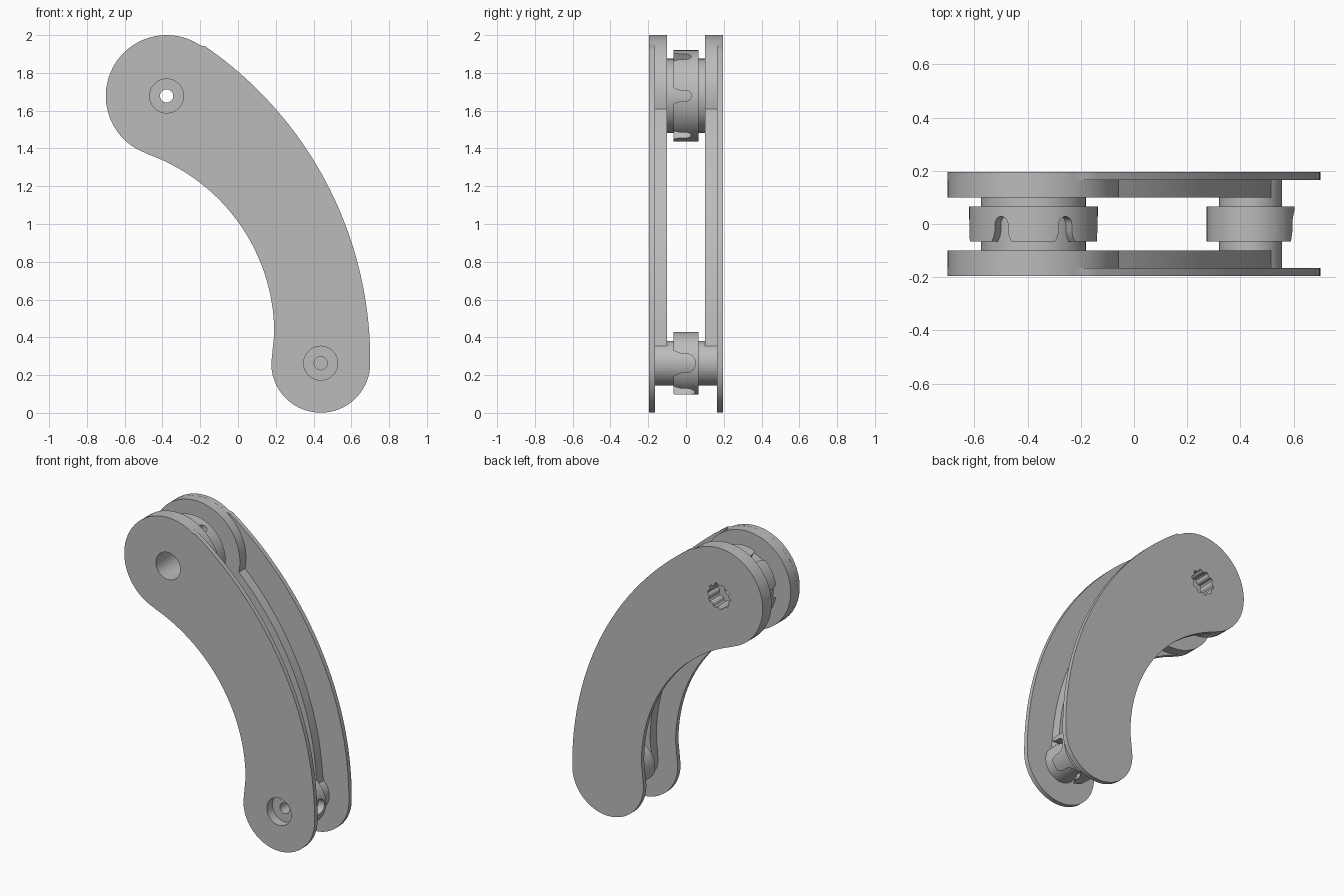
import bpy, bmesh
from math import cos, sin, radians, pi
from mathutils import Matrix

if "Cube" in bpy.data.objects:
    bpy.data.objects.remove(bpy.data.objects["Cube"], do_unlink=True)

grey = bpy.data.materials.new("plain_grey")
grey.use_nodes = True
grey.diffuse_color = (0.5, 0.5, 0.5, 1)
grey.node_tree.nodes["Principled BSDF"].inputs["Base Color"].default_value = (0.5, 0.5, 0.5, 1)

# Pivots (x, z), and centres of the two long bends
TOP, LOW = (-0.378, 1.678), (0.438, 0.263)
OUTER, INNER = (-1.315, 0.28), (-0.816, 0.42)


def arc(centre, radius, start, end, steps=40):
    angles = [radians(start + (end - start) * i / steps) for i in range(steps + 1)]
    return [(centre[0] + radius * cos(a), centre[1] + radius * sin(a)) for a in angles]


def circle(centre, radius, steps=64):
    return arc(centre, radius, 0, 360, steps)[:-1]


def prism(name, points, y0, y1, matrix=None):
    """Extrude an (x, z) outline along y."""
    bm = bmesh.new()
    face = bm.faces.new([bm.verts.new((x, y0, z)) for x, z in points])
    new = bmesh.ops.extrude_face_region(bm, geom=[face])["geom"]
    bmesh.ops.translate(bm, vec=(0, y1 - y0, 0),
                        verts=[v for v in new if isinstance(v, bmesh.types.BMVert)])
    if matrix:
        bm.transform(matrix)
    bmesh.ops.recalc_face_normals(bm, faces=bm.faces)
    mesh = bpy.data.meshes.new(name)
    bm.to_mesh(mesh)
    bm.free()
    mesh.materials.append(grey)
    obj = bpy.data.objects.new(name, mesh)
    bpy.context.collection.objects.link(obj)
    return obj


def activate(obj):
    bpy.ops.object.select_all(action="DESELECT")
    obj.select_set(True)
    bpy.context.view_layer.objects.active = obj


def cut(obj, cutters):
    activate(obj)
    for cutter in cutters:
        mod = obj.modifiers.new("cut", "BOOLEAN")
        mod.operation = "DIFFERENCE"
        mod.solver = "EXACT"
        mod.object = cutter
        bpy.ops.object.modifier_apply(modifier=mod.name)


def discard(cutters):
    for cutter in cutters:
        bpy.data.objects.remove(cutter, do_unlink=True)


# Outlines of the cover plate and of the raised layer inside it
plate_outline = (arc(TOP, 0.322, 250, 56) + arc(OUTER, 2.015, 55.5, 0.5)
                 + arc(LOW, 0.262, 0, -180) + arc(INNER, 1.008, 0, 70))
rib_outline = (arc(TOP, 0.322, 300, -12.5) + arc(OUTER, 1.825, 46, 4)
               + arc(LOW, 0.118, 50, -180) + arc(INNER, 1.15, 0, 58))

parts = []
for side, s in (("front", -1), ("back", 1)):
    parts.append(prism(side + "_plate", plate_outline, s * 0.165, s * 0.195))
    parts.append(prism(side + "_rib", rib_outline, s * 0.1, s * 0.165))
parts.append(prism("upper_hub", circle(TOP, 0.197), -0.1, 0.1))
parts.append(prism("lower_hub", circle(LOW, 0.118), -0.1, 0.1))

# Bores: stepped through-hole with a splined back at the top, blind hole below
spline = []
for i in range(40):
    a, r = 2 * pi * i / 40, 0.085 if i % 4 < 2 else 0.074
    spline.append((TOP[0] + r * cos(a), TOP[1] + r * sin(a)))
bores = [prism("bore", circle(TOP, 0.09, 48), -0.3, 0.01),
         prism("bore", circle(TOP, 0.035, 32), -0.1, 0.25),
         prism("bore", spline, 0.085, 0.3),
         prism("bore", circle(LOW, 0.09, 48), -0.3, -0.135),
         prism("bore", circle(LOW, 0.035, 32), -0.2, 0.09)]
for obj in parts:
    cut(obj, bores)
discard(bores)


# Pocketed wheels, with arched notches open towards the front
def wheel(name, centre, radius, hub, count, width):
    obj = prism(name, circle(centre, radius, 80), -0.065, 0.065)
    cutters = [prism("cutter", circle(centre, hub - 0.01), -0.2, 0.2)]
    notch = arc((0, 0), width, 0, 180, 16) + [
        (-width, -0.025), (-width * 1.15, -0.045), (-width - 0.022, -0.08),
        (width + 0.022, -0.08), (width * 1.15, -0.045), (width, -0.025)]
    for i in range(count):
        a = 2 * pi * i / count
        place = Matrix(((-sin(a), cos(a), 0, centre[0]), (0, 0, 1, 0),
                        (cos(a), sin(a), 0, centre[1]), (0, 0, 0, 1)))
        cutters.append(prism("cutter", notch, hub - 0.03, radius + 0.05, place))
    cut(obj, cutters)
    discard(cutters)
    return obj


parts.append(wheel("upper_wheel", TOP, 0.242, 0.197, 6, 0.028))
parts.append(wheel("lower_wheel", LOW, 0.165, 0.118, 5, 0.05))

for obj in parts:
    activate(obj)
    bpy.ops.object.shade_smooth_by_angle(angle=radians(30))
